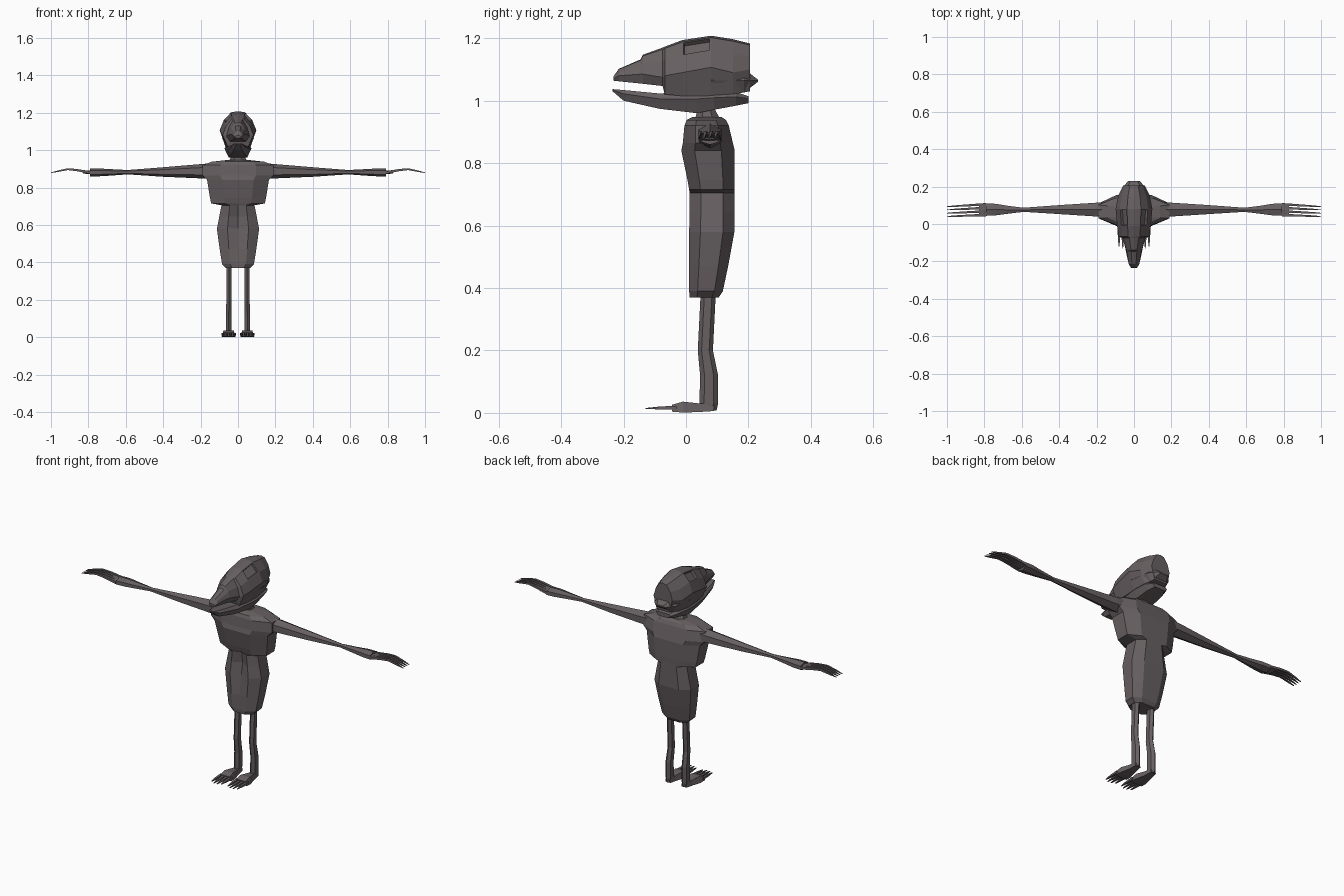
import bpy, bmesh, math
from mathutils import Vector

skin = bpy.data.materials.new("dark_taupe")
skin.diffuse_color = (0.135, 0.115, 0.12, 1)


def loft(name, rings):
    """Skin a list of equal-length point rings and cap both ends."""
    bm = bmesh.new()
    vs = [[bm.verts.new(p) for p in r] for r in rings]
    n = len(rings[0])
    for a, b in zip(vs, vs[1:]):
        for i in range(n):
            j = (i + 1) % n
            bm.faces.new((a[i], a[j], b[j], b[i]))
    bm.faces.new(vs[0])
    bm.faces.new(vs[-1])
    bmesh.ops.recalc_face_normals(bm, faces=bm.faces)
    me = bpy.data.meshes.new(name)
    bm.to_mesh(me)
    bm.free()
    me.materials.append(skin)
    ob = bpy.data.objects.new(name, me)
    bpy.context.collection.objects.link(ob)
    return ob


def oval(n, ru, rv):
    """Flat-sided n-gon offsets."""
    k = 1 / math.cos(math.pi / n)
    return [(ru * k * math.cos(2 * math.pi * (i + .5) / n),
             rv * k * math.sin(2 * math.pi * (i + .5) / n)) for i in range(n)]


def mirrored(half):
    """Complete a half section whose first and last points lie on x = 0."""
    return half + [(-x, y, z) for x, y, z in half[-2:0:-1]]


# Torso: z, half width, front y, back y, belly crease depth
def torso_ring(z, w, y0, y1, c):
    d = y1 - y0
    return mirrored([(0, y0 + c, z), (.5 * w, y0, z), (w, y0 + .25 * d, z),
                     (w, y0 + .75 * d, z), (.55 * w, y1, z), (0, y1, z)])


loft("torso", [torso_ring(*r) for r in [
    (.37, .065, .012, .105, 0), (.39, .085, .01, .118, 0),
    (.47, .098, .01, .135, .003), (.58, .113, .01, .155, .02),
    (.645, .10, .012, .155, .03), (.705, .088, .012, .155, .02),
    (.715, .143, .01, .155, .008), (.745, .15, .005, .156, 0),
    (.84, .165, -.015, .156, 0), (.865, .19, -.01, .15, 0),
    (.92, .19, -.005, .137, 0), (.938, .14, .002, .128, 0),
    (.947, .06, .02, .115, 0)]])

# Neck
loft("neck", [[(u, y + v, z) for u, v in oval(8, rx, ry)]
              for z, y, rx, ry in [(.93, .07, .052, .045), (.975, .065, .034, .026),
                                   (1.0, .065, .034, .026)]])


# Skull: y, half width, top z, cheek z, bottom z
def skull_ring(y, w, t, m, b):
    return mirrored([(0, y, t), (.38 * w, y, t - .06 * (t - m)),
                     (.78 * w, y, m + .52 * (t - m)), (w, y, m),
                     (.68 * w, y, b), (0, y, b)])


skull = loft("skull", [skull_ring(*r) for r in [
    (-.232, .018, 1.078, 1.07, 1.064), (-.215, .028, 1.102, 1.08, 1.062),
    (-.146, .04, 1.132, 1.085, 1.055), (-.138, .043, 1.147, 1.085, 1.054),
    (-.075, .062, 1.17, 1.075, 1.047), (-.068, .082, 1.173, 1.08, 1.02),
    (-.012, .09, 1.194, 1.09, 1.015), (.08, .098, 1.208, 1.107, 1.015),
    (.15, .085, 1.197, 1.09, 1.02), (.205, .058, 1.183, 1.10, 1.03)]])

# Sunken eye sockets in the upper side faces
bm = bmesh.new()
bm.from_mesh(skull.data)
eyes = [f for f in bm.faces if -.012 < f.calc_center_median().y < .08
        and f.calc_center_median().z > 1.15 and abs(f.normal.x) > .3
        and .04 < abs(f.calc_center_median().x) < .075]
bmesh.ops.inset_individual(bm, faces=eyes, thickness=.006, depth=0)
bmesh.ops.inset_individual(bm, faces=eyes, thickness=.002, depth=-.014)
bm.to_mesh(skull.data)
bm.free()

# Pointed ridge around the back of the skull
loft("skull_back_ridge", [mirrored([(0, y, 1.064 + h), (w * .6, y, 1.064 + h),
                                    (w, y, 1.064), (w * .7, y, 1.064 - h), (0, y, 1.064 - h)])
                          for y, w, h in [(.08, .085, .045), (.185, .068, .038),
                                          (.23, .032, .004)]])

# Lower jaw: y, half width, top z, bottom z
loft("jaw", [mirrored([(0, y, t), (w * .75, y, t), (w, y, t - .35 * (t - b)),
                       (w * .7, y, b), (0, y, b)]) for y, w, t, b in [
    (-.235, .016, 1.037, 1.03), (-.2, .032, 1.034, 1.0), (-.085, .056, 1.023, .974),
    (.034, .07, 1.03, .96), (.09, .073, 1.03, .971), (.16, .066, 1.028, .984),
    (.2, .045, 1.014, .992)]])

for side, s in (("right", 1), ("left", -1)):
    # Arm: x, y, z, half depth, half height
    loft(side + "_arm", [[(s * x, y + u, z + v) for u, v in oval(6, ry, rz)]
                         for x, y, z, ry, rz in [
        (.15, .077, .888, .038, .036), (.20, .077, .887, .037, .033),
        (.40, .077, .883, .024, .022), (.59, .076, .882, .011, .010),
        (.68, .076, .881, .022, .015), (.74, .077, .881, .031, .018),
        (.79, .077, .88, .033, .018)]])
    # Palm
    loft(side + "_palm", [[(s * x, .076 + u, z + v) for u, v in oval(6, ry, .008)]
                          for x, z, ry in [(.78, .88, .03), (.83, .884, .033)]])
    # Fingers fan from knuckles to tips
    for i in range(4):
        a, b = .105 - .019 * i, .093 - .0175 * i
        loft(f"{side}_finger_{i + 1}", [
            [(s * x, a + (b - a) * k + u, z + v) for u, v in oval(4, r, r)]
            for x, k, z, r in [(.79, 0, .88, .007), (.86, .3, .893, .006),
                               (.91, .55, .898, .005), (.96, .8, .888, .004),
                               (1.0, 1, .879, .0015)]])
    # Leg: z, x, y, half width, half depth
    loft(side + "_leg", [[(s * x + u, y + v, z) for u, v in oval(6, rx, ry)]
                         for z, x, y, rx, ry in [
        (.40, .048, .072, .014, .021), (.20, .048, .062, .014, .021),
        (.12, .05, .074, .015, .025), (.03, .05, .073, .015, .026),
        (.008, .05, .07, .014, .024)]])
    # Foot: y, half width, bottom z, top z
    loft(side + "_foot", [[(s * .05 - w, y, b), (s * .05 + w, y, b),
                           (s * .05 + w * .75, y, t), (s * .05 - w * .75, y, t)]
                          for y, w, b, t in [(.09, .016, .006, .03), (.045, .022, .003, .03),
                                             (-.01, .036, .001, .036),
                                             (-.045, .038, .004, .026)]])
    # Toes
    for i in range(4):
        x = s * .05 + (i - 1.5) * .02
        loft(f"{side}_toe_{i + 1}", [
            [(x + u, y, z + v) for u, v in oval(4, r, r * .8)]
            for y, z, r in [(-.03, .016, .008), (-.08, .016, .006),
                            (-.135 + .01 * abs(i - 1.5), .014, .002)]])
